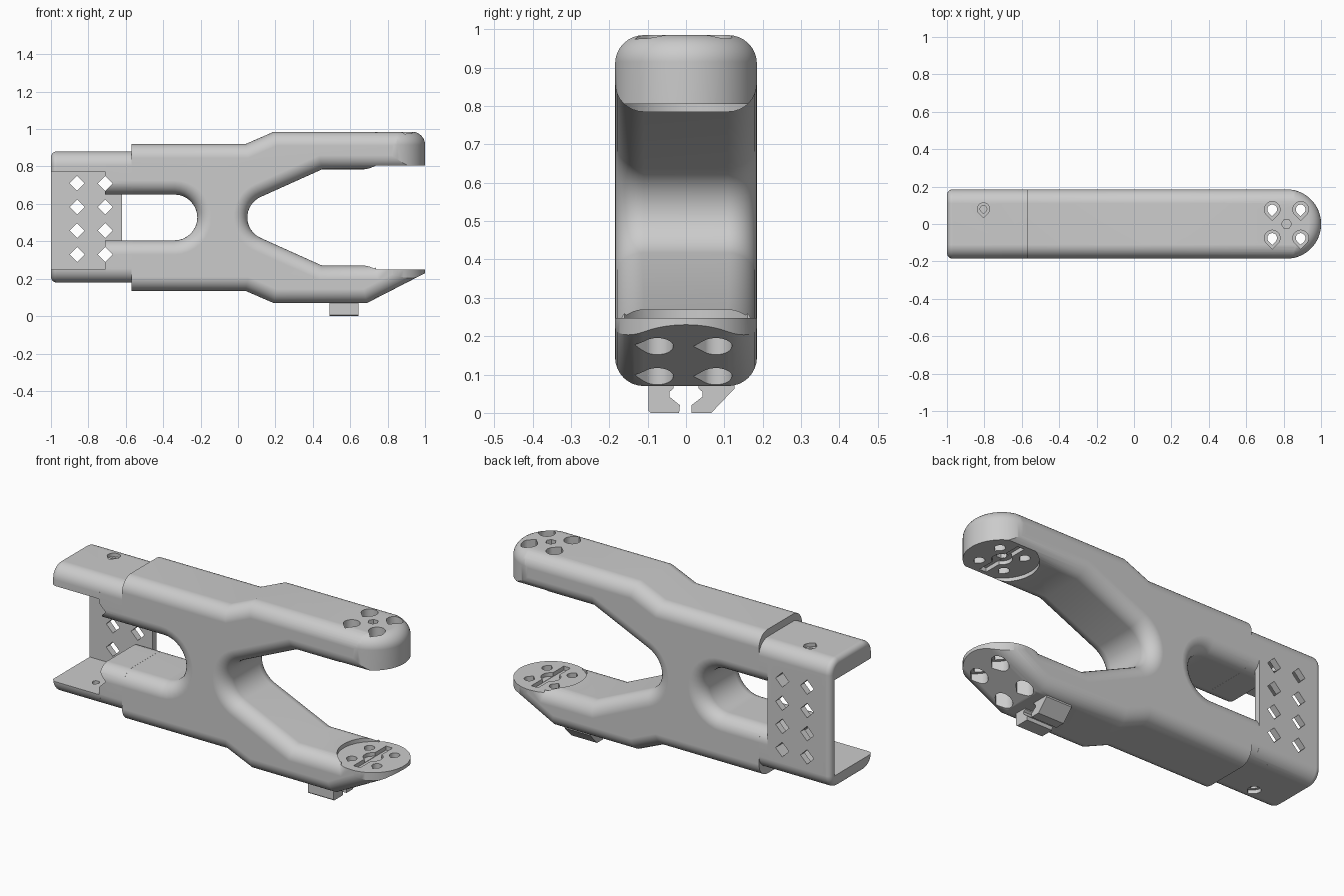
import bpy, bmesh
from math import sin, cos, pi, radians

if "Cube" in bpy.data.objects:
    bpy.data.objects.remove(bpy.data.objects["Cube"])

W = 0.185      # half width
R = 0.075      # fillet on the long edges
MID = 0.5275   # mid height of window and fork
TIP = 0.815    # centre of the round arm ends


def arc(cx, cy, r, a0, a1, n=16):
    return [(cx + r * cos(radians(a0 + (a1 - a0) * i / n)),
             cy + r * sin(radians(a0 + (a1 - a0) * i / n))) for i in range(n + 1)]


def circle(cx, cy, r, n=24):
    return arc(cx, cy, r, 0, 360, n)[:-1]


def teardrop(cx, cy, r):
    return arc(cx, cy, r, -40, 220, 20) + [(cx, cy - 1.4 * r)]


def rect(x0, y0, x1, y1):
    return [(x0, y0), (x1, y0), (x1, y1), (x0, y1)]


def prism(name, pts, axis, lo, hi, fillet=0):
    """Extrude a 2D profile along an axis, optionally rounding both cap rims."""
    place = {'x': lambda a, b, t: (t, a, b), 'y': lambda a, b, t: (a, t, b),
             'z': lambda a, b, t: (a, b, t)}[axis]
    bm = bmesh.new()
    n = len(pts)
    v0 = [bm.verts.new(place(a, b, lo)) for a, b in pts]
    v1 = [bm.verts.new(place(a, b, hi)) for a, b in pts]
    caps = [bm.faces.new(v0), bm.faces.new(v1)]
    for i in range(n):
        j = (i + 1) % n
        bm.faces.new((v0[i], v0[j], v1[j], v1[i]))
    bmesh.ops.recalc_face_normals(bm, faces=bm.faces[:])
    if fillet:
        rim = list({e for f in caps for e in f.edges})
        bmesh.ops.bevel(bm, geom=rim, offset=fillet, offset_type='OFFSET', segments=8,
                        profile=0.5, affect='EDGES', clamp_overlap=False)
    if bm.calc_volume(signed=True) < 0:
        bmesh.ops.reverse_faces(bm, faces=bm.faces[:])
    me = bpy.data.meshes.new(name)
    bm.to_mesh(me)
    bm.free()
    ob = bpy.data.objects.new(name, me)
    bpy.context.collection.objects.link(ob)
    return ob


def boolean(ob, tool, op='DIFFERENCE'):
    tool.hide_render = True
    m = ob.modifiers.new('bool', 'BOOLEAN')
    m.object, m.operation, m.solver = tool, op, 'EXACT'
    bpy.context.view_layer.objects.active = ob
    bpy.ops.object.modifier_apply(modifier=m.name)
    bpy.data.objects.remove(tool)


def cut(ob, pts, axis, lo, hi):
    boolean(ob, prism('cutter', pts, axis, lo, hi))


# Forked main body: side profile with open rear window and front throat
window = arc(-0.34, MID, 0.1225, 90, -90)
throat = arc(0.17, MID, 0.12, 246.3, 113.7)
body = prism('leg_body',
             [(-0.9, 0.135), (0.04, 0.135), (0.19, 0.07), (0.69, 0.07), (1.15, 0.307),
              (1.15, 0.55), (1.0, 0.55), (0.72, 0.27), (0.45, 0.27)] + throat +
             [(0.45, 0.785), (1.15, 0.785), (1.15, 0.985), (0.19, 0.985), (0.04, 0.92),
              (-0.9, 0.92), (-0.9, 0.65)] + window + [(-0.9, 0.405)], 'y', -W, W, R)
boolean(body, prism('end_rounding', arc(TIP, 0, W + 0.0005, -90, 90, 32) +
                    [(-0.9, W + 0.0005), (-0.9, -W - 0.0005)], 'z', -0.3, 0.9855, 0.07), 'INTERSECT')
cut(body, rect(-1.2, -1, -0.57, 1), 'z', -1, 2)

# Rear prongs, stepped in from the body
prongs = prism('rear_prongs', [(-0.9, 0.18), (-0.1, 0.18), (-0.1, 0.88), (-0.9, 0.88), (-0.9, 0.6495)]
               + arc(-0.34, MID, 0.122, 90, -90) + [(-0.9, 0.4055)], 'y', -W + 0.0003, W - 0.0003, R)
boolean(prongs, prism('keep', rect(-0.71, -1, -0.565, 1), 'z', -1, 2), 'INTERSECT')
boolean(body, prongs, 'UNION')

# Rear bracket: roof, floor and back plate, open to the front
b, t, c = 0.18 + R, 0.88 - R, W - R
section = arc(c, b, R, -90, 0, 8) + arc(c, t, R, 0, 90, 8) + arc(-c, t, R, 90, 180, 8) + arc(-c, b, R, 180, 270, 8)
bracket = prism('rear_bracket', section, 'x', -1, -0.5, 0.03)
cut(bracket, rect(-1.2, -1, -0.705, 0.15), 'z', 0.25, 0.772)
cut(bracket, rect(-0.705, -1, 0, 0.15), 'z', -1, 2)
cut(bracket, rect(-0.62, -1, 0, 1), 'z', -1, 2)
boolean(body, bracket, 'UNION')

# Diamond holes in the back plate
for x in (-0.86, -0.71):
    for z in (0.33, 0.457, 0.583, 0.71):
        cut(body, circle(x, z, 0.04, 4), 'y', -0.5, 0.5)

# Bracket screw holes
for y, a, m, e in ((0.08, 0.86, 0.7, 1.0), (-0.075, 0.2, 0.3, 0.1)):
    cut(body, teardrop(-0.805, y, 0.018), 'z', min(a, m), max(a, m))
    cut(body, teardrop(-0.805, y, 0.033), 'z', min(a, e), max(a, e))

# Flat round seats on the inside of both arms
cut(body, arc(TIP, 0, 0.178, 90, 270, 32) + [(1.4, -0.178), (1.4, 0.178)], 'z', 0.248, 0.805)
cut(body, rect(0.738, -0.4, 1.4, 0.4), 'z', 0.248, 0.805)
for lo, hi in ((0.226, 0.3), (0.75, 0.827)):
    cut(body, rect(TIP - 0.02, -0.14, TIP + 0.02, 0.14), 'z', lo, hi)
    cut(body, circle(TIP, 0, 0.05), 'z', lo + 0.002, hi - 0.002)
cut(body, circle(TIP, 0, 0.027, 6), 'z', 0.7, 1.1)

# Four screw holes per arm end, with wide recesses on the outside
for x in (TIP - 0.076, TIP + 0.076):
    for y in (-0.075, 0.078):
        cut(body, teardrop(x, y, 0.026), 'z', -0.2, 1.2)
        cut(body, teardrop(x, y, 0.042), 'z', 0.88, 1.2)
        cut(body, teardrop(x, y, 0.042), 'z', -0.2, 0.21)

# Cable clip hooks under the lower arm
hooks = [[(-0.098, 0.075), (-0.098, 0.006), (-0.092, 0), (-0.018, 0), (-0.016, 0.02),
          (-0.043, 0.042), (-0.043, 0.055), (-0.032, 0.064), (-0.032, 0.075)],
         [(0.032, 0.075), (0.032, 0.064), (0.043, 0.055), (0.043, 0.042), (0.014, 0.02),
          (0.014, 0), (0.066, 0), (0.126, 0.063), (0.126, 0.075)]]
for i, pts in enumerate(hooks):
    boolean(body, prism('cable_hook', pts, 'x', 0.49, 0.645), 'UNION')

# Smooth fillets, crisp edges
bpy.ops.object.select_all(action='DESELECT')
body.select_set(True)
bpy.context.view_layer.objects.active = body
bpy.ops.object.shade_smooth_by_angle(angle=radians(30))
wn = body.modifiers.new('weighted_normals', 'WEIGHTED_NORMAL')
wn.keep_sharp = True
